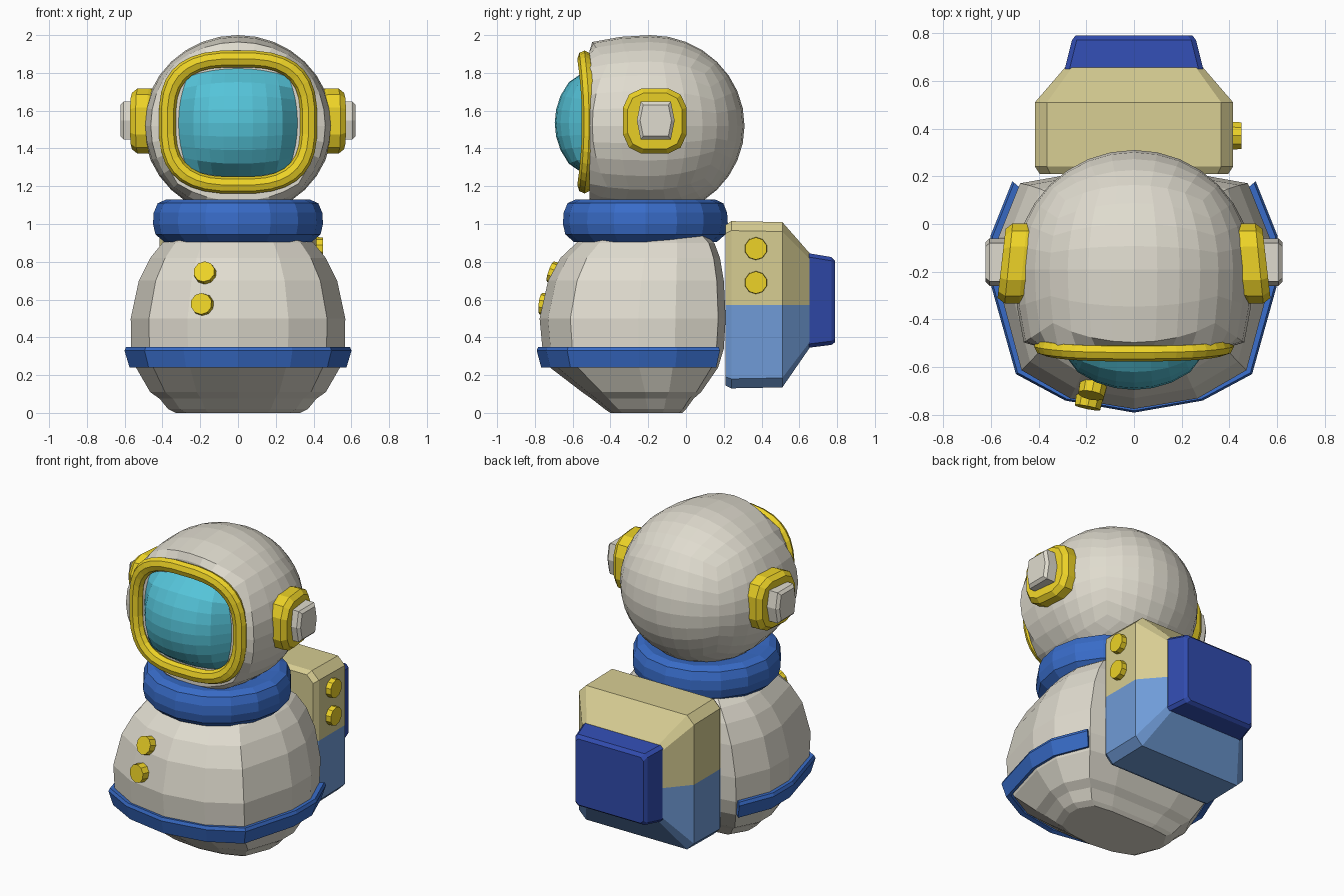
import bpy, bmesh, math
from mathutils import Vector, Matrix

if "Cube" in bpy.data.objects:
    bpy.data.objects.remove(bpy.data.objects["Cube"])

COLORS = {
    "white": (0.74, 0.71, 0.62, 1), "yellow": (0.85, 0.65, 0.02, 1),
    "blue": (0.04, 0.15, 0.58, 1), "dark_blue": (0.03, 0.07, 0.42, 1),
    "light_blue": (0.16, 0.33, 0.68, 1), "khaki": (0.68, 0.61, 0.29, 1),
    "teal": (0.09, 0.55, 0.69, 1),
}
MATS = {}
for key, col in COLORS.items():
    MATS[key] = bpy.data.materials.new(key)
    MATS[key].diffuse_color = col


def finish(name, bm, *colors):
    bmesh.ops.recalc_face_normals(bm, faces=bm.faces)
    me = bpy.data.meshes.new(name)
    bm.to_mesh(me)
    bm.free()
    for c in colors:
        me.materials.append(MATS[c])
    ob = bpy.data.objects.new(name, me)
    bpy.context.collection.objects.link(ob)
    return ob


def loft_bm(rings, closed=False):
    """Bridge equal-length closed rings; cap the ends or join them up."""
    bm = bmesh.new()
    vs = [[bm.verts.new(p) for p in r] for r in rings]
    n, m = len(vs), len(vs[0])
    for i in range(n if closed else n - 1):
        a, b = vs[i], vs[(i + 1) % n]
        for j in range(m):
            k = (j + 1) % m
            bm.faces.new((a[j], a[k], b[k], b[j]))
    if not closed:
        bm.faces.new(vs[0])
        bm.faces.new(vs[-1])
    return bm


def superellipse(count, w, h, power):
    pts = []
    for i in range(count):
        t = 2 * math.pi * (i + 0.5) / count
        c, s = math.cos(t), math.sin(t)
        pts.append((w * math.copysign(abs(c) ** (2 / power), c),
                    h * math.copysign(abs(s) ** (2 / power), s)))
    return pts


def button(name, loc, normal, radius=0.06, depth=0.05):
    bm = bmesh.new()
    rot = Vector(normal).to_track_quat('Z', 'Y').to_matrix().to_4x4()
    bmesh.ops.create_cone(bm, cap_ends=True, segments=10, radius1=radius,
                          radius2=radius * 0.95, depth=depth,
                          matrix=Matrix.Translation(loc) @ rot)
    finish(name, bm, "yellow")


# Helmet: cube sphere with its front squashed to a flat opening
bm = bmesh.new()
bmesh.ops.create_cube(bm, size=2)
bmesh.ops.subdivide_edges(bm, edges=bm.edges[:], cuts=7, use_grid_fill=True)
for v in bm.verts:
    d = Vector([math.tan(c * math.pi / 4) for c in v.co]).normalized()
    y = d.y * 0.5 if d.y > 0 else max(d.y * 0.8, -0.32)
    v.co = (d.x * 0.5, y - 0.19, d.z * 0.48 + 1.52)
finish("helmet", bm, "white")

# Visor: domed grid with rounded corners
bm = bmesh.new()
bmesh.ops.create_grid(bm, x_segments=8, y_segments=8, size=1)
for v in bm.verts:
    u, w = v.co.x, v.co.y
    bulge = max(0, (1 - u * u) * (1 - w * w)) ** 0.65
    v.co = (0.315 * u * math.sqrt(1 - 0.28 * w * w), -0.515 - 0.18 * bulge,
            1.535 + 0.288 * w * math.sqrt(1 - 0.28 * u * u))
visor = finish("visor", bm, "teal")
if visor.data.polygons[0].normal.y > 0:
    visor.data.flip_normals()

# Visor frame: tube around a rounded rectangle
rings = []
for x, z in superellipse(32, 0.375, 0.335, 2.9):
    out = Vector((x, 0, z)).normalized()
    mid = Vector((x, -0.513 - 0.025 * (z / 0.335) ** 2, z + 1.54))
    rings.append([mid + out * 0.046 * math.cos(a) + Vector((0, 0.038 * math.sin(a), 0))
                  for a in [math.pi * k / 4 for k in range(8)]])
finish("visor_frame", loft_bm(rings, True), "yellow")

# Ear pads and knobs, mirrored
hexagon = [(-1, 0), (-0.8, 1), (0.8, 1), (1, 0), (0.8, -1), (-0.8, -1)]
for s, side in ((1, "right"), (-1, "left")):
    rings = []
    for x, k in ((0.43, 0.95), (0.465, 1), (0.525, 1), (0.555, 0.86)):
        rings.append([(s * (x - 0.1 * p), -0.165 + p * k, 1.545 + q * k)
                      for p, q in superellipse(12, 0.172, 0.177, 3)])
    finish("ear_pad_" + side, loft_bm(rings), "yellow")
    rings = [[(s * x, -0.16 + p * k, 1.548 + q * k) for p, q in hexagon]
             for x, k in ((0.5, 0.1), (0.605, 0.1), (0.622, 0.083))]
    finish("ear_knob_" + side, loft_bm(rings), "white")

# Collar: faceted ring
collar = [(0.28, 0.905), (0.39, 0.905), (0.437, 0.945), (0.45, 1.0),
          (0.446, 1.06), (0.425, 1.11), (0.38, 1.13), (0.28, 1.12)]
rings = []
for i in range(16):
    a = 2 * math.pi * i / 16
    rings.append([(r * math.cos(a), -0.215 + 0.97 * r * math.sin(a), z)
                  for r, z in collar])
finish("collar", loft_bm(rings, True), "blue")

# Body: one cross-section (x fraction, front-to-back fraction) scaled per level
half = [(0, 0), (0.47, 0.045), (0.83, 0.165), (1, 0.53), (1, 0.73),
        (0.84, 0.96), (0.45, 1), (0, 1)]
section = half + [(-x, y) for x, y in half[-2:0:-1]]
levels = [  # z, half width, front y, back y
    (0.0, 0.33, -0.40, -0.02), (0.02, 0.37, -0.43, 0.0),
    (0.075, 0.415, -0.5, 0.04), (0.11, 0.465, -0.55, 0.08),
    (0.24, 0.54, -0.72, 0.17), (0.34, 0.565, -0.76, 0.2),
    (0.5, 0.568, -0.775, 0.21), (0.7, 0.525, -0.73, 0.2),
    (0.82, 0.465, -0.665, 0.18), (0.9, 0.4, -0.58, 0.15),
    (0.95, 0.33, -0.5, 0.1)]
rings = [[(w * x, f + (b - f) * y, z) for x, y in section]
         for z, w, f, b in levels]
finish("body", loft_bm(rings), "white")

# Belt: open at the back
side = [(0.285, -0.735), (0.49, -0.625), (0.595, -0.25), (0.595, -0.05), (0.505, 0.175)]
path = [(-x, y) for x, y in side[::-1]] + [(0, -0.785)] + side
profile = [(0.92, 0.25), (0.965, 0.24), (1.01, 0.33), (0.995, 0.35), (0.92, 0.345)]
rings = [[(x * k, -0.25 + (y + 0.25) * k, z) for k, z in profile] for x, y in path]
finish("belt", loft_bm(rings), "blue")

# Chest buttons
button("chest_button_upper", (-0.175, -0.695, 0.74), (-0.2, -1, 0.35))
button("chest_button_lower", (-0.19, -0.745, 0.575), (-0.2, -1, 0.12))


def box_ring(y, w, bottom, top, c):
    return [(w, y, bottom + c), (w, y, top - c), (w - c, y, top), (c - w, y, top),
            (-w, y, top - c), (-w, y, bottom + c), (c - w, y, bottom), (w - c, y, bottom)]


# Backpack: tapered box, two colours split at mid height
bm = loft_bm([box_ring(0.21, 0.395, 0.145, 0.995, 0.045),
              box_ring(0.24, 0.415, 0.13, 1.015, 0.05),
              box_ring(0.51, 0.415, 0.135, 1.01, 0.05),
              box_ring(0.655, 0.29, 0.345, 0.845, 0.03)])
bmesh.ops.bisect_plane(bm, geom=bm.verts[:] + bm.edges[:] + bm.faces[:],
                       plane_co=(0, 0, 0.57), plane_no=(0, 0, 1))
for f in bm.faces:
    f.material_index = 1 if f.calc_center_median().z < 0.57 else 0
finish("backpack", bm, "khaki", "light_blue")

# Backpack rear panel
finish("backpack_panel", loft_bm([
    box_ring(0.65, 0.29, 0.345, 0.845, 0.02), box_ring(0.77, 0.26, 0.36, 0.825, 0.02),
    box_ring(0.79, 0.245, 0.375, 0.805, 0.02)]), "dark_blue")

# Backpack side buttons
for name, z in (("upper", 0.87), ("lower", 0.69)):
    button("backpack_button_" + name, (0.42, 0.37, z), (1, 0, 0), 0.062, 0.06)

for m in bpy.data.materials:
    if m.users and not m.is_grease_pencil:
        m.use_nodes = True
        m.node_tree.nodes["Principled BSDF"].inputs["Base Color"].default_value = m.diffuse_color
